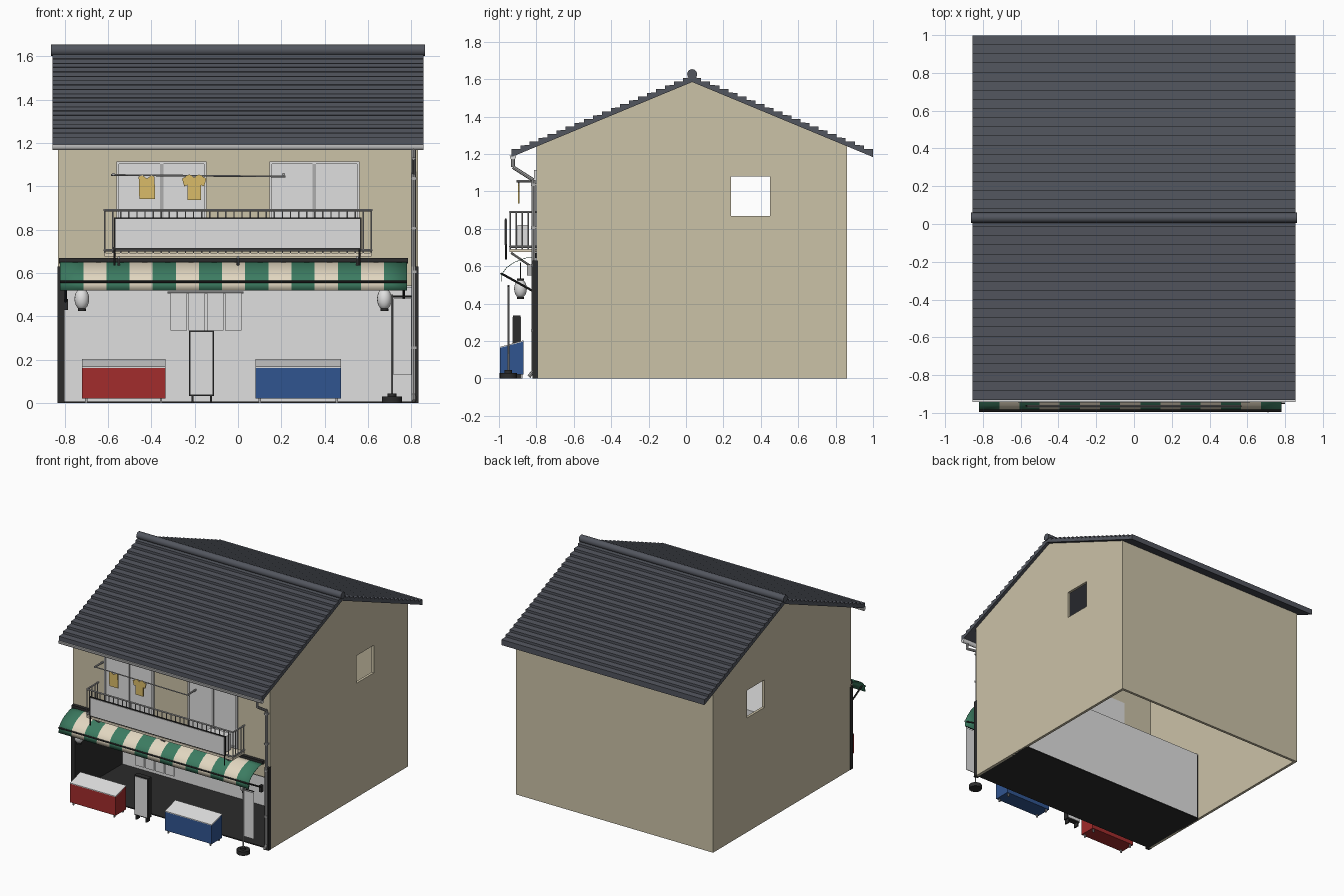
import bpy, bmesh
from math import sin, cos, pi
from mathutils import Vector, Matrix

if "Cube" in bpy.data.objects:
    bpy.data.objects.remove(bpy.data.objects["Cube"])


def material(name, *rgb):
    m = bpy.data.materials.new(name)
    m.use_nodes = True
    m.diffuse_color = (*rgb, 1)
    m.node_tree.nodes["Principled BSDF"].inputs["Base Color"].default_value = (*rgb, 1)
    return m


PLASTER = material("plaster", .60, .54, .39)
SLATE = material("slate", .085, .092, .112)
WHITE = material("off_white", .74, .74, .74)
BLACK = material("black", .025, .025, .025)
GREEN = material("awning_green", .045, .20, .12)
CREAM = material("awning_cream", .76, .68, .53)
RED = material("red", .36, .025, .025)
BLUE = material("blue", .03, .09, .28)
YELLOW = material("laundry_yellow", .70, .50, .14)
METAL = material("grey_metal", .42, .42, .42)


def finish(name, bm, *mats, recalc=True):
    if recalc:
        bmesh.ops.recalc_face_normals(bm, faces=bm.faces[:])
    me = bpy.data.meshes.new(name)
    bm.to_mesh(me)
    bm.free()
    for m in mats:
        me.materials.append(m)
    for p in me.polygons:
        p.use_smooth = True
    me.set_sharp_from_angle(angle=.6)
    ob = bpy.data.objects.new(name, me)
    bpy.context.scene.collection.objects.link(ob)
    return ob


def box(name, x, y, z, mat):
    bm = bmesh.new()
    size = [b - a for a, b in (x, y, z)]
    mid = [(a + b) / 2 for a, b in (x, y, z)]
    bmesh.ops.create_cube(bm, size=1, matrix=Matrix.Translation(mid) @ Matrix.Diagonal((*size, 1)))
    return finish(name, bm, mat)


def rods(name, segments, r, mat, sides=8):
    bm = bmesh.new()
    for p, q in segments:
        p, q = Vector(p), Vector(q)
        d = q - p
        rot = d.to_track_quat("Z", "Y").to_matrix().to_4x4()
        bmesh.ops.create_cone(bm, cap_ends=True, segments=sides, radius1=r, radius2=r,
                              depth=d.length, matrix=Matrix.Translation((p + q) / 2) @ rot)
    return finish(name, bm, mat)


def pipe(name, pts, r, mat):
    return rods(name, list(zip(pts, pts[1:])), r, mat)


def slab(name, loops, a, b, mat, axis="x"):
    """Outline (with holes) extruded along x from (y, z) or along y from (x, z)."""
    bm = bmesh.new()
    for loop in loops:
        vs = [bm.verts.new((a, u, w) if axis == "x" else (u, a, w)) for u, w in loop]
        for i, v in enumerate(vs):
            bm.edges.new((v, vs[i - 1]))
    bmesh.ops.triangle_fill(bm, edges=bm.edges[:], use_beauty=True)
    new = bmesh.ops.extrude_face_region(bm, geom=bm.faces[:])["geom"]
    move = (b - a, 0, 0) if axis == "x" else (0, b - a, 0)
    bmesh.ops.translate(bm, vec=move, verts=[g for g in new if isinstance(g, bmesh.types.BMVert)])
    return finish(name, bm, mat)


def rect(u0, u1, w0, w1):
    return [(u0, w0), (u1, w0), (u1, w1), (u0, w1)]


# Roof line shared by gables and tiles
RIDGE_Y, RIDGE_Z, SLOPE = .033, 1.585, .415
FRONT, BACK, HALF = -.8, .86, .83


def under(y):
    return RIDGE_Z - SLOPE * abs(y - RIDGE_Y)


# Walls
gable = [(FRONT, 0), (BACK, 0), (BACK, under(BACK)), (RIDGE_Y, RIDGE_Z), (FRONT, under(FRONT))]
for side, s in (("left", 1), ("right", -1)):
    slab(side + "_wall", [gable, rect(.24, .45, .87, 1.08)], s * HALF, s * (HALF - .02), PLASTER)
box("back_wall", (-HALF, HALF), (BACK - .02, BACK), (0, under(BACK)), PLASTER)
box("front_wall", (-HALF, HALF), (FRONT, FRONT + .02), (.54, under(FRONT)), PLASTER)

# Shop room
DEEP = -.24
box("shop_floor", (-.82, .82), (FRONT, DEEP), (0, .008), BLACK)
box("shop_back", (-.81, .81), (DEEP - .01, DEEP), (.002, .54), WHITE)
box("shop_ceiling", (-.81, .81), (FRONT + .01, DEEP), (.53, .54), WHITE)
for s in (-1, 1):
    box("shop_side", (s * .811, s * .80), (FRONT + .002, DEEP), (.004, .53), BLACK)
    box("shop_post", (s * .832, s * .80), (-.822, FRONT + .01), (0, .63), BLACK)

# Stepped tile roof
ROWS, REACH = 20, .966
half = []
for i in range(ROWS):
    for t, lift in ((i / ROWS, .042), ((i + 1) / ROWS, .024)):
        d = REACH * (1 - t)
        half.append((d, RIDGE_Z - SLOPE * d + lift))
end = (REACH, RIDGE_Z - SLOPE * REACH)
right_half = [(RIDGE_Y + d, z) for d, z in reversed(half[:-1])]
left_half = [(RIDGE_Y - d, z) for d, z in half]
outline = ([(RIDGE_Y - end[0], end[1])] + left_half + right_half
           + [(RIDGE_Y + end[0], end[1]), (RIDGE_Y, RIDGE_Z)])
slab("tile_roof", [outline], -.855, .855, SLATE)
rods("ridge_cap", [((-.862, RIDGE_Y, 1.627), (.862, RIDGE_Y, 1.627))], .027, SLATE, 12)

# Gutter and downpipe
arc = [(-.925 + .018 * cos(a * pi / 6), 1.193 + .026 * sin(a * pi / 6)) for a in range(6, 13)]
slab("gutter", [arc], -.855, .855, WHITE)
pipe("downpipe", [(.81, -.925, 1.18), (.81, -.925, 1.13), (.81, -.815, 1.06),
                  (.81, -.815, .04), (.81, -.84, .01)], .010, METAL)
for z in (.25, .6, .8, 1.03):
    box("pipe_clip", (.797, .823), (-.828, FRONT), (z, z + .012), METAL)

# Balcony doors
for s in (-1, 1):
    x0, x1 = sorted((s * .145, s * .56))
    mid = (x0 + x1) / 2
    box("door_glass", (x0, x1), (-.806, -.775), (.70, 1.115), WHITE)
    slab("door_frame", [rect(x0, x1, .70, 1.115), rect(x0 + .012, x1 - .012, .712, 1.103)],
         -.814, FRONT, WHITE, "y")
    box("door_mullion", (mid - .008, mid + .008), (-.811, FRONT), (.712, 1.103), METAL)

# Balcony
bx, by = .615, -.94
box("balcony_floor", (-bx, bx), (-.945, FRONT), (.675, .692), CREAM)
bars = []
for i in range(34):
    x = -bx + 2 * bx * i / 33
    bars.append(((x, by, .69), (x, by, .89)))
for s in (-1, 1):
    for i in range(1, 5):
        y = by + i * .032
        bars.append(((s * bx, y, .69), (s * bx, y, .89)))
rods("railing_bars", bars, .0035, METAL, 6)
for z in (.705, .89):
    pipe("railing_rail", [(-bx, FRONT, z), (-bx, by, z), (bx, by, z), (bx, FRONT, z)], .006, METAL)
for x in (-.55, 0, .55):
    rods("balcony_brace", [((x, -.935, .672), (x, -.83, .60))], .006, METAL)
    box("brace_foot", (x - .02, x + .02), (-.85, FRONT), (.55, .61), METAL)
box("air_conditioner", (.36, .53), (-.90, -.84), (.70, .82), WHITE)


# Framed boards
def board(name, x, y, z, rim):
    box(name + "_frame", x, y, z, BLACK)
    box(name + "_panel", (x[0] + rim, x[1] - rim), (y[0] - .003, y[1] + .003),
        (z[0] + rim, z[1] - rim), WHITE)


board("fascia_board", (-.572, .57), (-.968, -.960), (.708, .856), .007)
rods("fascia_arms", [((x, -.962, .635), (x, -.962, .72)) for x in (-.57, .56)], .005, BLACK)
board("standing_board", (-.226, -.11), (-.925, -.885), (.032, .336), .008)
for x in (-.215, -.13):
    box("board_leg", (x, x + .01), (-.925, -.885), (0, .034), BLACK)

# Striped awning
curve = [(-.80, .655), (-.86, .645), (-.92, .622), (-.96, .594), (-.985, .56), (-.987, .52)]
bm = bmesh.new()
STRIPES = 15
for i in range(STRIPES):
    cols = [[bm.verts.new((-.82 + 1.6 * k / STRIPES, y, z)) for y, z in curve] for k in (i, i + 1)]
    for j in range(len(curve) - 1):
        f = bm.faces.new((cols[0][j], cols[0][j + 1], cols[1][j + 1], cols[1][j]))
        f.material_index = i % 2
bmesh.ops.remove_doubles(bm, verts=bm.verts[:], dist=.0001)
awning = finish("awning", bm, GREEN, CREAM, recalc=False)
awning.modifiers.new("cloth", "SOLIDIFY").thickness = .003
box("awning_beam", (-.825, .785), (-.825, FRONT), (.645, .67), BLACK)
rods("awning_bar", [((-.82, -.988, .56), (.78, -.988, .56))], .006, BLACK)
rods("awning_arms", [((x, -.985, .56), (x, -.805, .46)) for x in (-.795, .765)], .006, BLACK)
for x in (-.795, .765):
    box("arm_bracket", (x - .01, x + .01), (-.825, FRONT), (.43, .48), BLACK)

# Lanterns
for x in (-.72, .675):
    bm = bmesh.new()
    bmesh.ops.create_uvsphere(bm, u_segments=16, v_segments=10, radius=1,
                              matrix=Matrix.Translation((x, -.885, .48)) @ Matrix.Diagonal((.034, .034, .05, 1)))
    finish("lantern", bm, WHITE)
    for z in (.431, .529):
        rods("lantern_cap", [((x, -.885, z - .006), (x, -.885, z + .006))], .018, BLACK, 12)
    rods("lantern_cord", [((x, -.885, .53), (x, -.885, .62))], .003, BLACK, 6)

# Door curtain
rods("curtain_rod", [((-.325, -.79, .51), (.025, -.79, .51))], .005, METAL)
for i in range(4):
    x = -.312 + i * .084
    box("curtain_panel", (x, x + .076), (-.792, -.788), (.336, .51), WHITE)

# Chests with sloping lids
for name, x0, x1, mat in (("red_chest", -.72, -.335, RED), ("blue_chest", .08, .475, BLUE)):
    slab(name, [[(-.995, .022), (-.868, .022), (-.868, .198), (-.995, .163)]], x0, x1, mat)
    slab(name + "_lid", [[(-.995, .163), (-.868, .198), (-.868, .204), (-.995, .169)]], x0, x1, WHITE)
    for x in (x0 + .015, x1 - .025):
        for y in (-.985, -.885):
            box(name + "_leg", (x, x + .01), (y, y + .01), (0, .024), METAL)

# Banner on a weighted pole
px, py = .71, -.95
rods("banner_base", [((px, py, 0), (px, py, .03))], .047, BLACK, 16)
rods("banner_collar", [((px, py, .03), (px, py, .045))], .02, BLACK, 12)
rods("banner_pole", [((px, py, .04), (px, py, .50))], .005, METAL)
rods("banner_arm", [((px - .005, py, .492), (.80, py, .492))], .004, BLACK)
box("banner_cloth", (.717, .80), (py - .002, py + .002), (.13, .482), WHITE)

# Laundry line and clothes
ly = -.895
rods("laundry_pole", [((-.585, ly, 1.052), (.22, ly, 1.045))], .004, METAL)
rods("laundry_arms", [((x, FRONT, 1.055), (x, ly - .01, 1.055)) for x in (-.575, .21)], .007, METAL)
slab("vest", [[(-.455, .942), (-.382, .942), (-.385, 1.045), (-.40, 1.05),
               (-.42, 1.035), (-.44, 1.05), (-.458, 1.045)]], ly - .004, ly + .004, YELLOW, "y")
tee = [(.032, .936), (.032, 1.005), (.046, 1.0), (.056, 1.035), (.022, 1.055), (0, 1.04)]
shirt = [(-.202 + d, z) for d, z in tee] + [(-.202 - d, z) for d, z in reversed(tee[:-1])]
slab("shirt", [shirt], ly - .004, ly + .004, YELLOW, "y")
